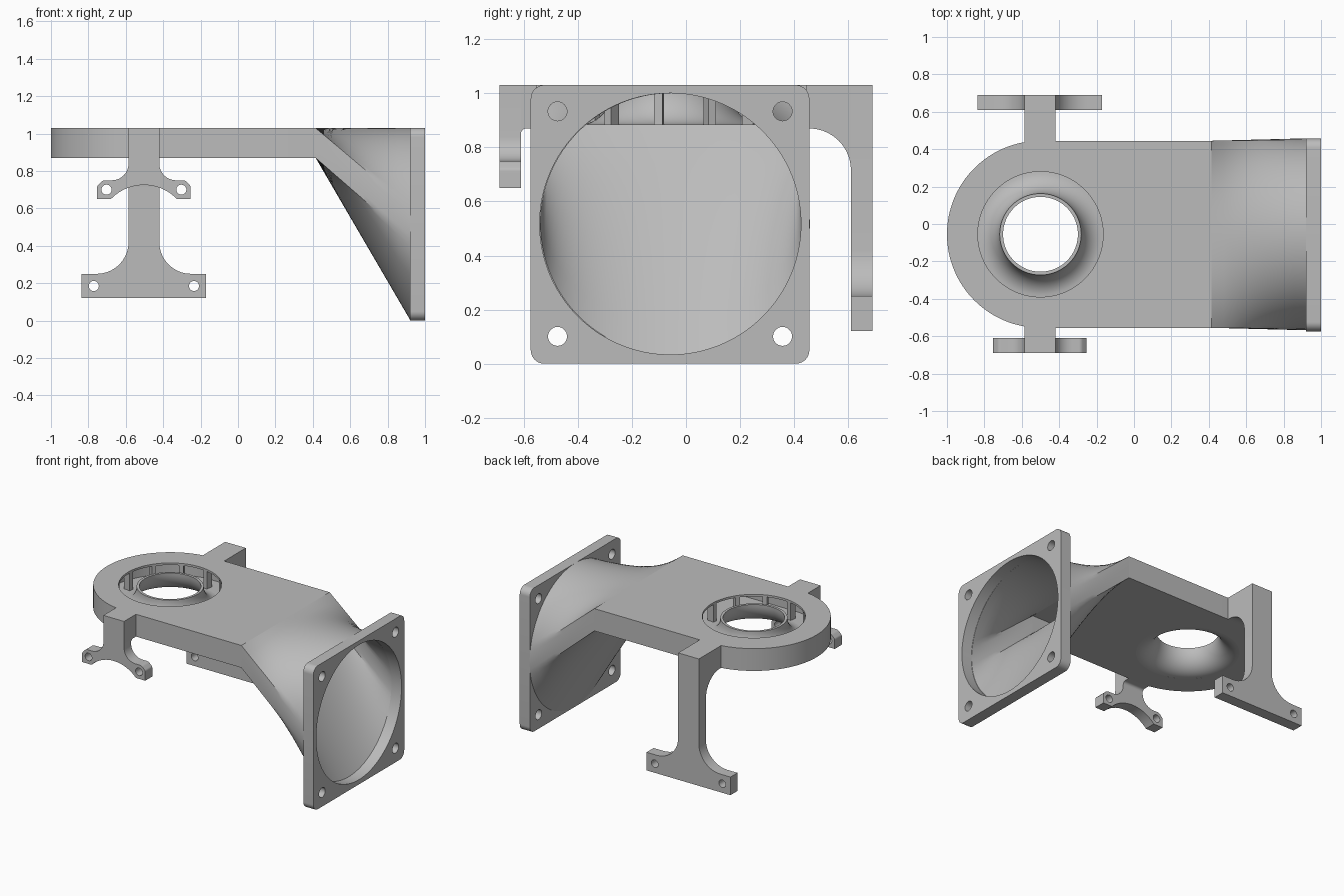
import bpy, bmesh
from math import sin, cos, pi, radians, tan
from mathutils import Matrix, Vector

cube = bpy.data.objects.get("Cube")
if cube:
    bpy.data.objects.remove(cube)

GREY = bpy.data.materials.new("light grey plastic")
GREY.use_nodes = True
GREY.diffuse_color = (0.5, 0.5, 0.5, 1)
GREY.node_tree.nodes["Principled BSDF"].inputs["Base Color"].default_value = (0.5, 0.5, 0.5, 1)

CX, CY = -0.5, -0.055         # centre of the round end
BOTTOM, TOP = 0.87, 1.03      # slab heights
FLOOR, ROOF, WALL = 0.885, 1.015, 0.03
DUCT_X, PLATE_X = 0.415, 0.92
FAN_Z = 0.517


def finish(ob):
    for other in bpy.context.selected_objects:
        other.select_set(False)
    ob.select_set(True)
    bpy.context.view_layer.objects.active = ob
    ob.data.materials.clear()
    ob.data.materials.append(GREY)
    bpy.ops.object.shade_smooth_by_angle(angle=radians(30))
    return ob


def from_bmesh(name, bm):
    bmesh.ops.remove_doubles(bm, verts=bm.verts, dist=0.0001)
    bmesh.ops.recalc_face_normals(bm, faces=bm.faces)
    me = bpy.data.meshes.new(name)
    bm.to_mesh(me)
    bm.free()
    ob = bpy.data.objects.new(name, me)
    bpy.context.collection.objects.link(ob)
    return finish(ob)


def arc(cx, cy, r, a0, a1, n=24):
    return [(cx + r * cos(a0 + (a1 - a0) * i / n), cy + r * sin(a0 + (a1 - a0) * i / n))
            for i in range(n + 1)]


def circle(cx, cy, r, n=48):
    return arc(cx, cy, r, 0, 2 * pi, n)[:-1]


def rounded(points, n=10):
    """Outline from (x, y, radius) corners."""
    out = []
    for i, (x, y, r) in enumerate(points):
        p = Vector((x, y))
        if not r:
            out.append((x, y))
            continue
        a = (Vector(points[i - 1][:2]) - p).normalized()
        b = (Vector(points[(i + 1) % len(points)][:2]) - p).normalized()
        half = a.angle(b) / 2
        c = p + (a + b).normalized() * r / sin(half)
        start, end = p + a * r / tan(half) - c, p + b * r / tan(half) - c
        turn = start.angle_signed(end)
        for k in range(n + 1):
            v = start.copy()
            v.rotate(Matrix.Rotation(-turn * k / n, 2))
            out.append(tuple(c + v))
    return out


AXES = {
    "x": Matrix(((0, 0, 1, 0), (1, 0, 0, 0), (0, 1, 0, 0), (0, 0, 0, 1))),
    "y": Matrix(((1, 0, 0, 0), (0, 0, -1, 0), (0, 1, 0, 0), (0, 0, 0, 1))),
    "z": Matrix.Identity(4),
}


def extrusion(name, loops, axis, lo, hi):
    """Flat outline with holes, extruded along an axis from lo to hi."""
    cu = bpy.data.curves.new(name, "CURVE")
    cu.dimensions, cu.fill_mode, cu.extrude = "2D", "BOTH", (hi - lo) / 2
    for loop in loops:
        sp = cu.splines.new("POLY")
        sp.points.add(len(loop) - 1)
        for p, (x, y) in zip(sp.points, loop):
            p.co = (x, y, 0, 1)
        sp.use_cyclic_u = True
    tmp = bpy.data.objects.new(name, cu)
    bpy.context.collection.objects.link(tmp)
    bpy.context.view_layer.update()
    bm = bmesh.new()
    me = tmp.to_mesh()
    bm.from_mesh(me)
    tmp.to_mesh_clear()
    bpy.data.objects.remove(tmp)
    bm.transform(AXES[axis])
    shift = {"x": (1, 0, 0), "y": (0, 1, 0), "z": (0, 0, 1)}[axis]
    bm.transform(Matrix.Translation(Vector(shift) * (lo + hi) / 2))
    return from_bmesh(name, bm)


def cut(ob, cutter):
    mod = ob.modifiers.new("cut", "BOOLEAN")
    mod.operation, mod.solver, mod.object = "DIFFERENCE", "EXACT", cutter
    bpy.context.view_layer.objects.active = ob
    bpy.ops.object.modifier_apply(modifier=mod.name)
    bpy.data.objects.remove(cutter)
    finish(ob)


# Hollow slab with a round end and an annular outlet
def slab_outline(inset, end):
    r = 0.5 - inset
    return arc(CX, CY, r, pi / 2, 3 * pi / 2, 64) + [(end, CY - r), (end, CY + r)]


body = extrusion("duct_body", [slab_outline(0, DUCT_X)], "z", BOTTOM, TOP)
cut(body, extrusion("cavity", [slab_outline(WALL, DUCT_X + 0.1)], "z", FLOOR, ROOF))
cut(body, extrusion("outlet", [circle(CX, CY, 0.335, 96)], "z", 0.8, 1.1))

# Flared funnel rising through the outlet
upper = [(0.336 - 0.118 * sin(t), 1.02 - (1.02 - FLOOR) * cos(t))
         for t in (i * pi / 24 for i in range(13))]
lower = [(0.336 - 0.136 * sin(t), 1.02 - (1.02 - BOTTOM) * cos(t))
         for t in (i * pi / 24 for i in range(13))]
bm = bmesh.new()
ring = [bm.verts.new((r, 0, z)) for r, z in upper + lower[::-1]]
edges = [bm.edges.new((ring[i - 1], ring[i])) for i in range(len(ring))]
bmesh.ops.spin(bm, geom=ring + edges, cent=(0, 0, 0), axis=(0, 0, 1), angle=2 * pi, steps=96)
bm.transform(Matrix.Translation((CX, CY, 0)))
from_bmesh("outlet_funnel", bm)

# Radial guide fins under the roof
bm = bmesh.new()
for i in range(12):
    m = (Matrix.Translation((CX, CY, (FLOOR + ROOF) / 2))
         @ Matrix.Rotation(radians(30 * i - 7), 4, "Z")
         @ Matrix.Translation((0.365, 0, 0)) @ Matrix.Diagonal((0.05, 0.03, ROOF - FLOOR + 0.004, 1)))
    bmesh.ops.create_cube(bm, size=1, matrix=m)
from_bmesh("guide_fins", bm)


# Transition from the rectangular slab to the round fan opening
def loft_rings(half_w, z0, z1, radius):
    rect, disc = [], []
    c = radians(9.7)
    corners = [(half_w, z1), (-half_w, z1), (-half_w, z0), (half_w, z0)]
    angles = [c, pi - c, pi + c, 2 * pi - c, 2 * pi + c]
    for s in range(4):
        n = 6 if s % 2 else 40
        p, q = Vector(corners[s]), Vector(corners[(s + 1) % 4])
        for i in range(n):
            v = p.lerp(q, i / n)
            a = angles[s] + (angles[s + 1] - angles[s]) * i / n
            rect.append(Vector((DUCT_X, CY + v.x, v.y)))
            disc.append(Vector((PLATE_X, CY + radius * cos(a), FAN_Z + radius * sin(a))))
    return rect, disc


outer = loft_rings(0.5, BOTTOM, TOP, 0.513)
inner = loft_rings(0.5 - WALL, FLOOR, ROOF, 0.483)
STEPS = 8
sections = []
for (a, b), order in ((outer, range(STEPS + 1)), (inner, range(STEPS, -1, -1))):
    sections += [[p.lerp(q, k / STEPS) for p, q in zip(a, b)] for k in order]
bm = bmesh.new()
rows = [[bm.verts.new(p) for p in s] for s in sections]
for i, row in enumerate(rows):
    prev = rows[i - 1]
    for j in range(len(row)):
        bm.faces.new((prev[j - 1], prev[j], row[j], row[j - 1]))
from_bmesh("duct_transition", bm)

# Square fan mounting plate
h = 0.515
corners = [(CY - 0.004 + sx * h, h + sz * h, 0.05) for sx, sz in ((-1, -1), (1, -1), (1, 1), (-1, 1))]
holes = [circle(CY - 0.004 + sx * 0.416, FAN_Z + sz * 0.416, 0.035, 32) for sx in (-1, 1) for sz in (-1, 1)]
extrusion("fan_plate", [rounded(corners), circle(CY - 0.003, FAN_Z, 0.483, 172)] + holes,
          "x", PLATE_X, 1.0)

# Bracket arms: stem and foot share one mirrored profile
AX, STEM = -0.503, 0.082


def bracket(name, half, bottom, hole_x, hole_z, y0, y1):
    right = [(AX + x, z, r) for x, z, r in half]
    left = [(AX - x, z, r) for x, z, r in reversed(half)]
    loops = [rounded(right + left) + [(AX + x, z) for x, z in bottom]]
    loops += [circle(AX + s * hole_x, hole_z, 0.027, 24) for s in (-1, 1)]
    extrusion(name, loops, "y", y0, y1)


arch = arc(0, 0.48, 0.245, radians(136), radians(44), 20)
bracket("front_bracket",
        [(STEM, TOP, 0), (STEM, 0.75, 0.09), (0.22, 0.75, 0.03), (0.25, 0.72, 0.02),
         (0.25, 0.65, 0), (0.19, 0.65, 0)][::-1],
        arch, 0.2, 0.7, -0.69, -0.61)
bracket("back_bracket",
        [(STEM, TOP, 0), (STEM, 0.25, 0.17), (0.333, 0.25, 0), (0.333, 0.12, 0)][::-1],
        [], 0.268, 0.185, 0.61, 0.69)

# Links joining the brackets to the slab, filleted underneath
extrusion("front_link", [rounded([(-0.54, TOP, 0), (-0.615, TOP, 0), (-0.615, 0.83, 0),
                                  (-0.61, 0.83, 0), (-0.61, BOTTOM, 0.02), (-0.54, BOTTOM, 0)])],
          "x", AX - STEM, AX + STEM)
extrusion("back_link", [rounded([(0.43, TOP, 0), (0.615, TOP, 0), (0.615, 0.7, 0),
                                 (0.61, 0.7, 0), (0.61, BOTTOM, 0.155), (0.43, BOTTOM, 0)])],
          "x", AX - STEM, AX + STEM)
